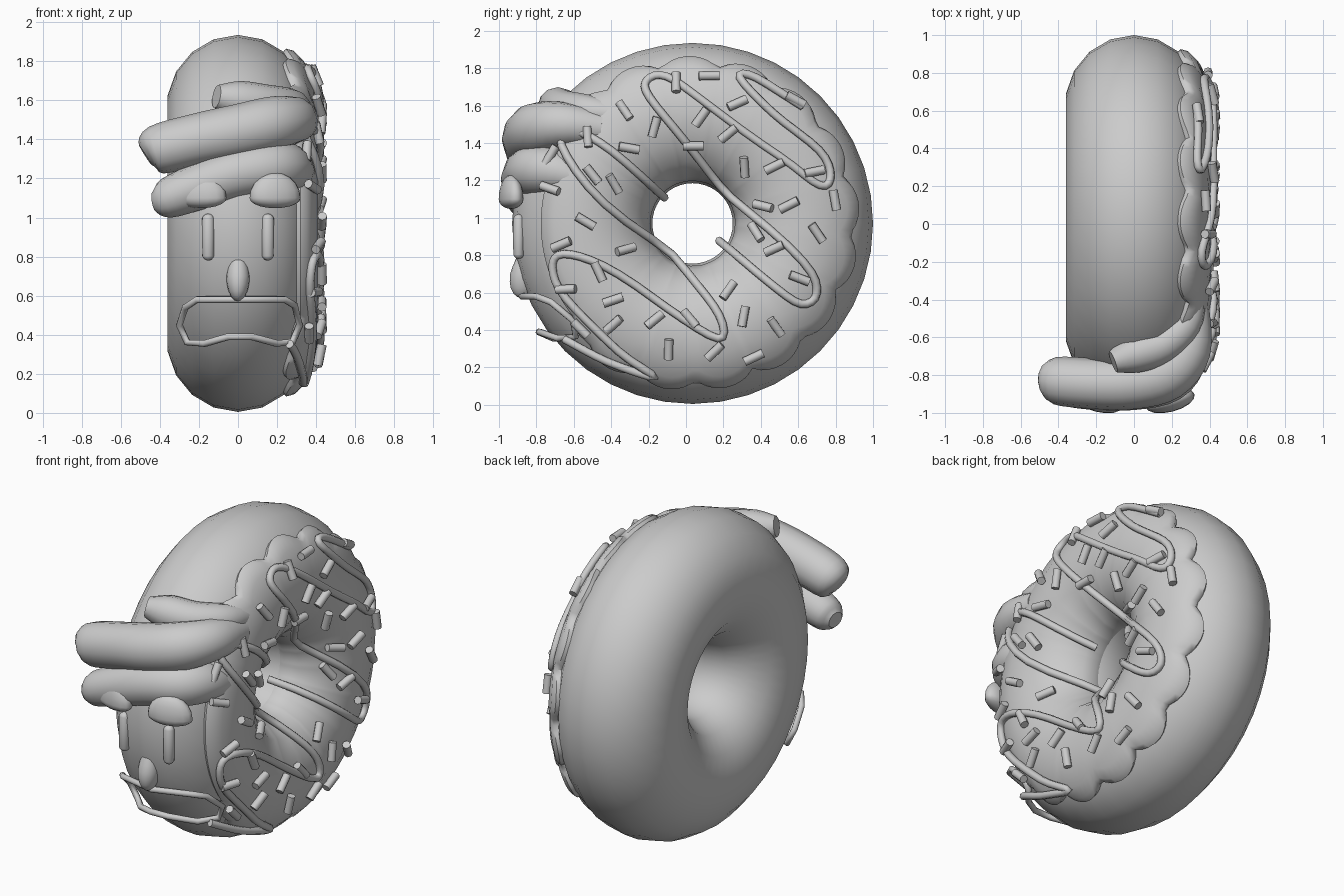
import bpy, bmesh, math
from mathutils import Vector, Matrix

if "Cube" in bpy.data.objects:
    bpy.data.objects.remove(bpy.data.objects["Cube"])

CY, CZ, R, A, W = 0.035, 0.97, 0.59, 0.375, 0.366   # ring centre, radii, half width


def ring(theta, phi, off=0.0):
    r = R + (A + off) * math.cos(phi)
    return Vector(((W + off) * math.sin(phi), CY + r * math.cos(theta), CZ + r * math.sin(theta)))


def on_side(y, z, off):
    # project a side-view point onto the +x face of the ring
    r = math.hypot(y - CY, z - CZ)
    c = max(-0.98, min(0.98, (r - R) / A))
    return ring(math.atan2(z - CZ, y - CY), math.acos(c), off)


def on_front(x, z, off):
    # project a front-view point onto the front of the ring
    s = max(-0.97, min(0.97, x / W))
    r = R + A * math.sqrt(1 - s * s)
    return Vector((x, CY - math.sqrt(max(0.01, r * r - (z - CZ) ** 2)) - off, z))


def finish(name, bm, angle=60):
    bmesh.ops.recalc_face_normals(bm, faces=bm.faces)
    me = bpy.data.meshes.new(name)
    bm.to_mesh(me)
    bm.free()
    ob = bpy.data.objects.new(name, me)
    bpy.context.collection.objects.link(ob)
    bpy.ops.object.select_all(action='DESELECT')
    ob.select_set(True)
    bpy.context.view_layer.objects.active = ob
    bpy.ops.object.shade_smooth_by_angle(angle=math.radians(angle))
    return ob


def grid(name, rows, close_v):
    bm = bmesh.new()
    vs = [[bm.verts.new(p) for p in row] for row in rows]
    n, m = len(vs), len(vs[0])
    for i in range(n):
        for j in range(m if close_v else m - 1):
            a, b = vs[i], vs[(i + 1) % n]
            k = (j + 1) % m
            bm.faces.new((a[j], b[j], b[k], a[k]))
    return finish(name, bm)


def catmull(pts, n=4):
    pts = [Vector(p) for p in pts]
    out = []
    for i in range(len(pts) - 1):
        p0, p1, p2, p3 = pts[max(i - 1, 0)], pts[i], pts[i + 1], pts[min(i + 2, len(pts) - 1)]
        for k in range(n):
            t = k / n
            out.append(0.5 * (2 * p1 + (p2 - p0) * t + (2 * p0 - 5 * p1 + 4 * p2 - p3) * t * t
                              + (3 * p1 - p0 - 3 * p2 + p3) * t ** 3))
    return out + [pts[-1]]


def tube(name, pts, radii, cyclic=False, res=2):
    cu = bpy.data.curves.new(name, 'CURVE')
    cu.dimensions = '3D'
    cu.bevel_depth = 1.0
    cu.bevel_resolution = res
    cu.use_fill_caps = True
    sp = cu.splines.new('POLY')
    sp.points.add(len(pts) - 1)
    for q, p, r in zip(sp.points, pts, radii):
        q.co = (p[0], p[1], p[2], 1)
        q.radius = r
    sp.use_cyclic_u = cyclic
    sp.use_smooth = True
    ob = bpy.data.objects.new(name, cu)
    bpy.context.collection.objects.link(ob)
    bpy.ops.object.select_all(action='DESELECT')
    ob.select_set(True)
    bpy.context.view_layer.objects.active = ob
    bpy.ops.object.convert(target='MESH')
    return ob


TAU = math.tau
# dough ring
grid("dough_ring", [[ring(TAU * i / 40, TAU * j / 18) for j in range(18)] for i in range(40)], True)

# icing with a scalloped outer edge, smoother beside the face
PROFILE = [(0, -0.02), (0.0, 0.02), (0.04, 0.038), (0.12, 0.045), (0.25, 0.045), (0.4, 0.045),
           (0.55, 0.045), (0.7, 0.042), (0.85, 0.03), (0.95, 0.012), (1, -0.01)]
rows = []
for i in range(144):
    th = TAU * i / 144
    edge = 0.825 + 0.055 * abs(math.sin(8.5 * th + 0.6)) ** 0.7
    face = max(0, min(1, (0.75 - abs(th - 3.25)) / 0.2))
    edge += (0.80 - edge) * face
    p0, p1 = math.acos((edge - R) / A), math.radians(166)
    rows.append([ring(th, p0 + (p1 - p0) * t, o) for t, o in PROFILE])
grid("icing", rows, False)

# rolled fringe of icing over the forehead: x, y, z, radius
ROLLS = {
    "fringe_upper": [(-0.475, -0.83, 1.32, 0.06), (-0.42, -0.83, 1.345, 0.125), (-0.2, -0.845, 1.40, 0.135),
                     (0.0, -0.84, 1.44, 0.14), (0.18, -0.79, 1.48, 0.14), (0.29, -0.66, 1.5, 0.12),
                     (0.31, -0.45, 1.48, 0.09)],
    "fringe_lower": [(-0.43, -0.85, 1.08, 0.05), (-0.37, -0.86, 1.095, 0.1), (-0.2, -0.865, 1.16, 0.12),
                     (0.0, -0.855, 1.225, 0.13), (0.18, -0.81, 1.255, 0.135), (0.27, -0.7, 1.25, 0.12),
                     (0.31, -0.55, 1.2, 0.08)],
    "fringe_crest": [(-0.11, -0.73, 1.62, 0.06), (0.0, -0.69, 1.60, 0.1), (0.15, -0.64, 1.58, 0.1),
                     (0.27, -0.53, 1.57, 0.09), (0.31, -0.38, 1.55, 0.07)],
}
for name, pts in ROLLS.items():
    s = catmull(pts)
    tube(name, [p[:3] for p in s], [p[3] for p in s], res=4)


def blob(name, centre, scale, rot_z=0.0, shape=None):
    bm = bmesh.new()
    bmesh.ops.create_uvsphere(bm, u_segments=16, v_segments=10, radius=1)
    for v in bm.verts:
        if shape:
            shape(v.co)
        v.co = Matrix.Rotation(rot_z, 3, 'Z') @ Vector(a * b for a, b in zip(v.co, scale)) + Vector(centre)
    finish(name, bm)


def dome(co):
    if co.z < 0:
        co.z *= 0.4


def drop(co):
    k = 1 - 0.25 * max(0, co.z)
    co.x *= k
    co.y *= k * (1 - 0.3 * co.z)


def capsule(co):
    co.z += 2.6 if co.z > 0 else (-2.6 if co.z < -1e-4 else 0)


# brows, eyes, nose
for side, s in (("left", -1), ("right", 1)):
    blob(side + "_brow", (s * 0.19, -0.935, 1.1), (0.135, 0.06, 0.13), s * 0.25, dome)
    blob(side + "_eye", (s * 0.153, -0.895, 0.9), (0.032, 0.03, 0.0333), s * 0.15, capsule)
blob("nose", (0, -0.875, 0.7), (0.06, 0.065, 0.13), 0, drop)

# mouth outline
MOUTH = [(-0.21, 0.58), (0.24, 0.58), (0.29, 0.55), (0.315, 0.45), (0.28, 0.365), (0.2, 0.355), (0.07, 0.39),
         (-0.05, 0.39), (-0.17, 0.355), (-0.26, 0.36), (-0.3, 0.45), (-0.27, 0.54)]
pts = [on_front(x, z, 0.055) for x, z in MOUTH]
pts.insert(1, on_front(0.02, 0.58, 0.03))
tube("mouth", pts, [0.018] * len(pts), cyclic=True)

# drizzle ribbons on the icing (side-view y, z)
DRIZZLE = [
    [(-0.15, 1.14), (-0.4, 1.36), (-0.58, 1.45), (-0.64, 1.37), (-0.45, 1.08), (0, 0.67), (0.18, 0.47),
     (0.17, 0.36), (-0.1, 0.5), (-0.45, 0.74), (-0.64, 0.81), (-0.69, 0.74), (-0.62, 0.58), (-0.35, 0.31),
     (-0.16, 0.18), (-0.4, 0.26), (-0.62, 0.38)],
    [(0.22, 0.85), (0.45, 0.65), (0.6, 0.55), (0.68, 0.61), (0.62, 0.77), (0.28, 1.13), (0, 1.42),
     (-0.19, 1.63), (-0.2, 1.71), (-0.1, 1.73), (0.1, 1.61), (0.5, 1.33), (0.7, 1.17), (0.75, 1.22),
     (0.69, 1.35), (0.45, 1.55), (0.28, 1.72), (0.36, 1.72), (0.6, 1.57)],
]
for i, path in enumerate(DRIZZLE):
    pts = [on_side(p[0], p[1], 0.055) for p in catmull([(y, z, 0) for y, z in path])]
    tube("drizzle_%d" % (i + 1), pts, [0.022] * len(pts))

# sprinkles: side-view y, z, tilt in degrees
SPRINKLES = [
    (-.05, 1.7, 90), (.12, 1.73, 0), (.27, 1.6, 20), (-.32, 1.56, -55), (-.17, 1.49, 70), (.08, 1.54, 50),
    (.23, 1.46, 35), (.04, 1.41, 0), (-.31, 1.38, -5), (-.51, 1.42, 90), (-.69, 1.32, 60), (-.5, 1.23, -55),
    (-.7, 1.15, -20), (-.4, 1.19, -65), (-.54, .98, -35), (-.65, .86, 25), (-.35, .82, 15), (-.47, .71, -65),
    (-.39, .56, 15), (-.62, .63, 0), (-.54, .43, -45), (-.38, .44, 40), (-.17, .45, 35), (-.09, .31, 90),
    (.02, .45, -45), (.15, .3, 40), (.24, .59, 50), (.31, .47, 75), (.35, .28, 25), (.47, .43, -55),
    (.6, .68, -20), (.49, .83, 30), (.69, .92, -60), (.41, .92, -65), (.44, 1.07, -20), (.56, 1.07, 30),
    (.77, 1.09, -80), (.67, 1.24, 10), (.48, 1.28, 25), (.33, 1.29, -80), (.56, 1.6, -30)]
bm = bmesh.new()
for y, z, deg in SPRINKLES:
    dy, dz = 0.03 * math.cos(math.radians(deg)), 0.03 * math.sin(math.radians(deg))
    a, b = on_side(y - dy, z - dz, 0.065), on_side(y + dy, z + dz, 0.065)
    m = Matrix.Translation((a + b) / 2) @ (b - a).to_track_quat('Z', 'Y').to_matrix().to_4x4()
    bmesh.ops.create_cone(bm, cap_ends=True, segments=8, radius1=0.024, radius2=0.024, depth=0.11, matrix=m)
finish("sprinkles", bm, 50)
